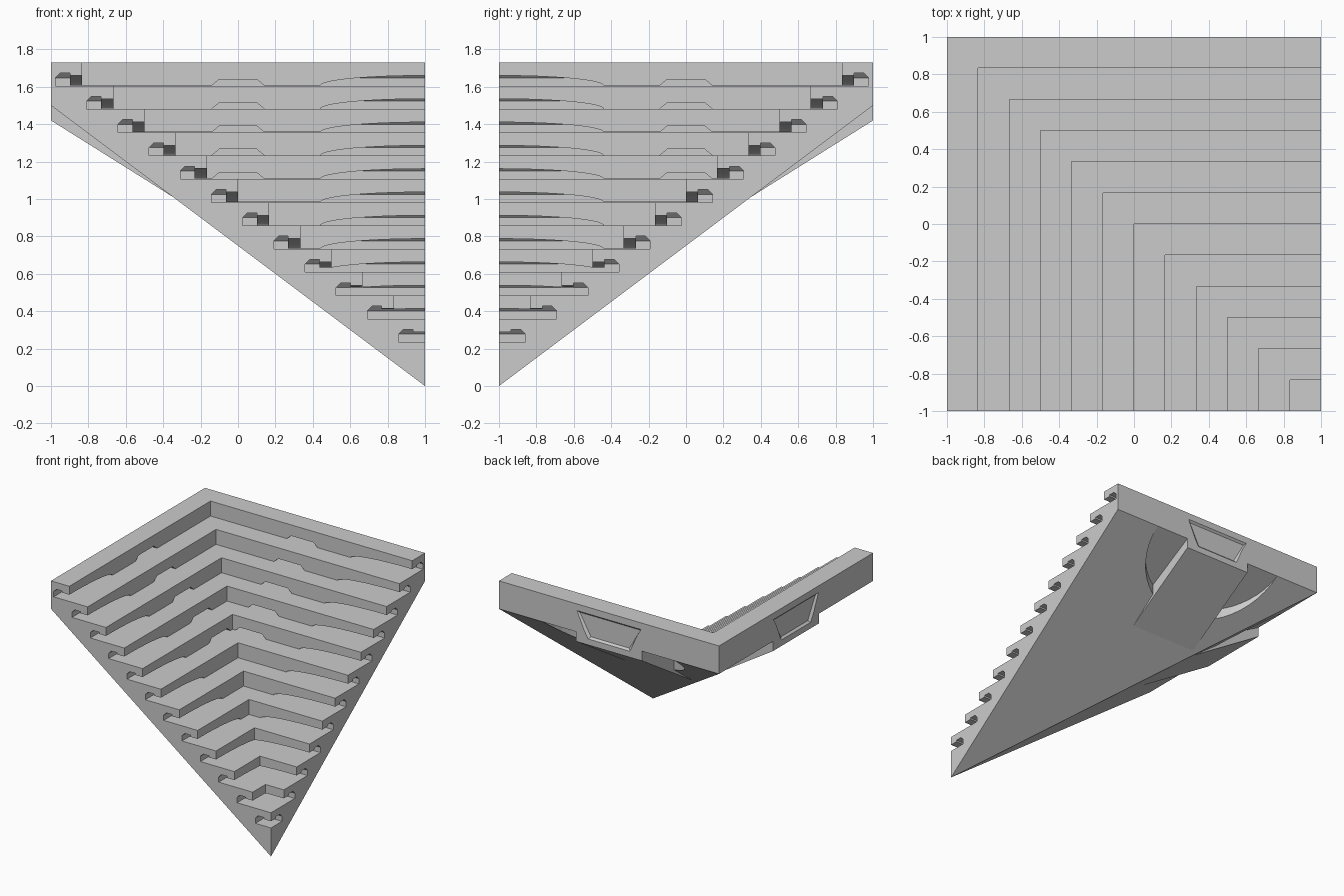
import bpy, bmesh, math

if "Cube" in bpy.data.objects:
    bpy.data.objects.remove(bpy.data.objects["Cube"])

N, TOP, RISE, RUN, SLOPE = 12, 1.73, 0.1246, 1 / 6, 0.75
SLOT_H, SLOT_D, WALL, HMIN = 0.068, 0.142, 0.065, 0.0015


# one arm runs along x (flip=False), the other is its reflection across the diagonal
def place(s, u, z, flip):
    return (1 - u, -1 + s, z) if flip else (1 - s, -1 + u, z)


# height of the opening in the riser, s measured from the free end
def opening(s, notch):
    if s < 0.56:
        return max(HMIN, 0.055 * math.sqrt(1 - (s / 0.56) ** 2))
    if notch and 0.89 < s < 1.11:
        return 0.035
    return HMIN


def nose(k):
    return 2 - (k + 1) * RUN


def samples(k):
    d = nose(k)
    base = [0.56 * math.sin(i * math.pi / 32) for i in range(17)]
    if d > 1.16:
        base += [0.86, 0.90, 1.10, 1.14]
    return [s for s in base if s < d - 0.002]


# cross-section of one tier: riser, hanging lip, hollow behind it, floor
def section(k, h):
    t = TOP - k * RISE
    f = t - RISE
    return [(0, t), (0, f + h), (WALL, f + h), (WALL, f + SLOT_H),
            (SLOT_D - 0.025, f + SLOT_H), (SLOT_D, f + SLOT_H - 0.025),
            (SLOT_D, f), (0, f)]


def row(k, i, ss):
    last = i == len(ss)
    s = nose(k) if last else ss[i]
    d0 = nose(k)
    return [(d0 + d if last else s, d0 + d, z)
            for d, z in section(k, opening(s, d0 > 1.16))]


def build_stairs():
    bm = bmesh.new()
    cache = {}

    def face(pts, flip):
        vs = []
        for p in pts:
            co = place(*p, flip)
            key = tuple(round(c, 5) for c in co)
            if key not in cache:
                cache[key] = bm.verts.new(co)
            if cache[key] not in vs:
                vs.append(cache[key])
        if len(vs) > 2:
            bm.faces.new(vs)

    for flip in (False, True):
        edge = [(0, 2, TOP), (2, 2, TOP)]
        cap = [(0, 0, 0), (0, 2, 2 * SLOPE), (0, 2, TOP)]
        for k in range(N):
            ss = samples(k)
            rows = [row(k, i, ss) for i in range(len(ss) + 1)]
            if not ss:
                rows.insert(0, [(0, u, z) for _, u, z in rows[0]])
            # riser and hollow
            for a, b in zip(rows, rows[1:]):
                for j in range(len(a) - 1):
                    face([a[j], a[j + 1], b[j + 1], b[j]], flip)
            # tread
            face(edge + [r[0] for r in reversed(rows)], flip)
            edge = [r[-1] for r in rows]
            cap += rows[0]
        # stepped end
        face(cap, flip)
        # sloping underside with a rounded sunken area at the outer edge
        arc = [(1 - 0.6 * math.cos(i * math.pi / 24), 2 - 0.48 * math.sin(i * math.pi / 24))
               for i in range(25)]
        low = [(s, u, SLOPE * u) for s, u in arc]
        high = [(s, u, SLOPE * u + 0.2 * (2 - u)) for s, u in arc]
        face([(0, 0, 0), (0, 2, 1.5)] + low + [(2, 2, 1.5)], flip)
        face(high, flip)
        for i in range(24):
            face([low[i], low[i + 1], high[i + 1], high[i]], flip)
        # outer wall
        face([(0, 2, TOP), (0, 2, 1.5), low[0], low[-1], (2, 2, 1.5), (2, 2, TOP)], flip)
    bmesh.ops.recalc_face_normals(bm, faces=bm.faces)
    return make("corner_stairs", bm)


def make(name, bm):
    me = bpy.data.meshes.new(name)
    bm.to_mesh(me)
    bm.free()
    ob = bpy.data.objects.new(name, me)
    bpy.context.collection.objects.link(ob)
    return ob


# solid between two matching outlines
def loft(name, a, b, flip):
    bm = bmesh.new()
    va = [bm.verts.new(place(*p, flip)) for p in a]
    vb = [bm.verts.new(place(*p, flip)) for p in b]
    bm.faces.new(va)
    bm.faces.new(vb)
    for i in range(len(va)):
        j = (i + 1) % len(va)
        bm.faces.new([va[i], va[j], vb[j], vb[i]])
    bmesh.ops.recalc_face_normals(bm, faces=bm.faces)
    return make(name, bm)


def boolean(target, tool, op):
    m = target.modifiers.new(tool.name, 'BOOLEAN')
    m.operation, m.object, m.solver = op, tool, 'EXACT'
    tool.hide_render = True
    tool.hide_set(True)


stairs = build_stairs()
for flip, side in ((False, "back"), (True, "left")):
    # wedge bracket under the outer edge
    prof = [(2, 1.42), (2, 1.58), (1.33, 1.09), (1.33, 1.0)]
    wedge = loft(side + "_bracket", [(0.7, u, z) for u, z in prof],
                 [(1.3, u, z) for u, z in prof], flip)
    boolean(stairs, wedge, 'UNION')

    # sunken trapezoid panel with bevelled rim
    def trap(u, g):
        return [(1 - 0.3 + g, u, 1.685 - g), (1 + 0.3 - g, u, 1.685 - g),
                (1 + 0.2 - g, u, 1.46 + g), (1 - 0.2 + g, u, 1.46 + g)]
    panel = loft(side + "_panel_cutter", trap(2.01, 0), trap(1.984, 0.025), flip)
    boolean(stairs, panel, 'DIFFERENCE')

# bake the cuts, then drop the helpers
dg = bpy.context.evaluated_depsgraph_get()
baked = bpy.data.meshes.new_from_object(stairs.evaluated_get(dg))
stairs.modifiers.clear()
stairs.data = baked
for ob in [o for o in bpy.data.objects if o != stairs]:
    bpy.data.objects.remove(ob)
